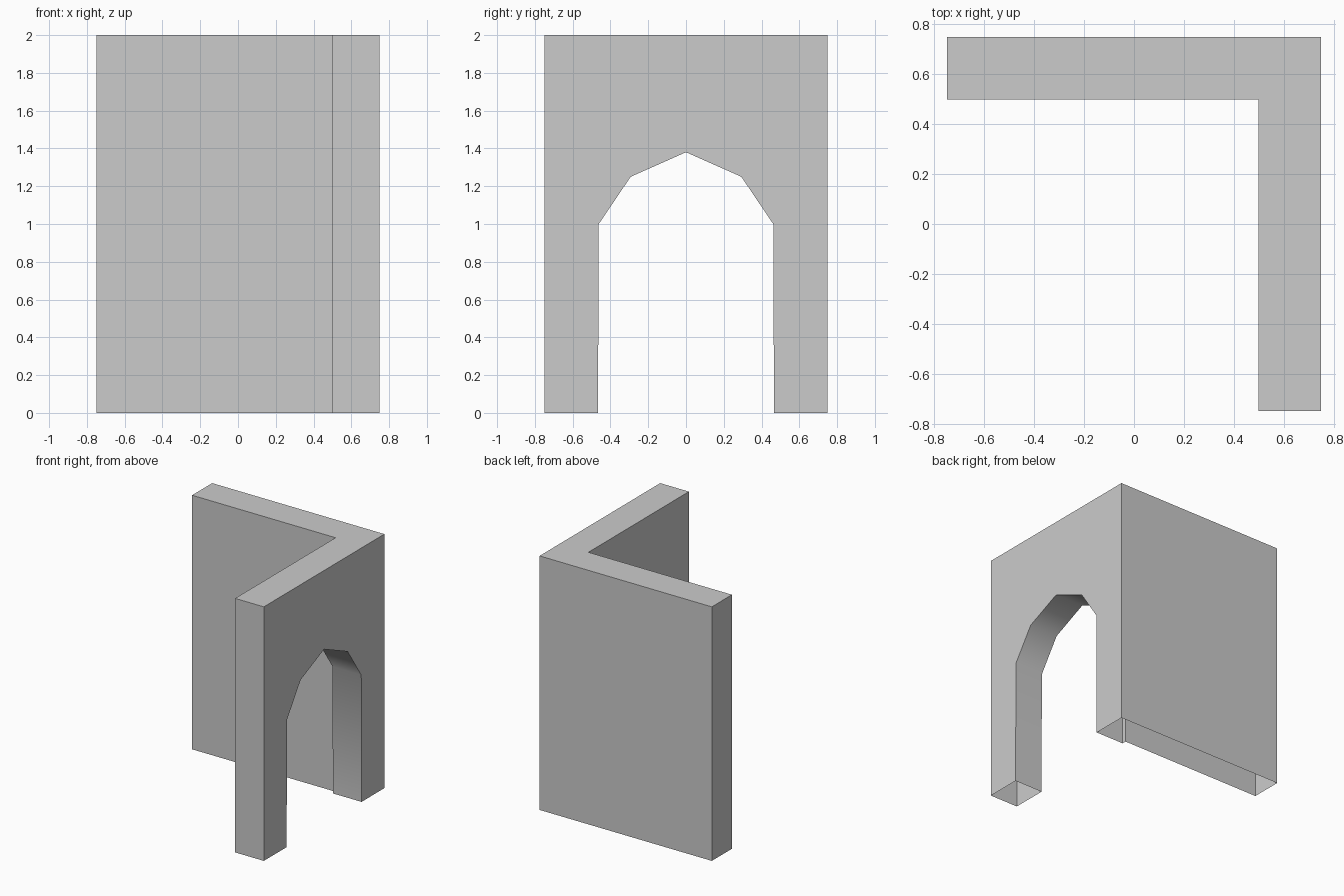
import bpy, bmesh, math

if "Cube" in bpy.data.objects:
    bpy.data.objects.remove(bpy.data.objects["Cube"])

H, O, I = 2.0, 0.75, 0.5            # height, outer and inner wall planes
# arch opening, left foot to right foot (y, z)
half = [(-0.466, 0.0), (-0.462, 1.0), (-0.293, 1.25)]
arch = half + [(0.0, 1.38)] + [(-y, z) for y, z in reversed(half)]

bm = bmesh.new()


def face(points, smooth=False):
    f = bm.faces.new([bm.verts.new(p) for p in points])
    f.smooth = smooth


def arch_side(x, y_end):
    """One broad side of the arched wall, reaching y_end."""
    outline = [(-O, 0)] + arch + [(y_end, 0), (y_end, H), (-O, H)]
    face([(x, y, z) for y, z in outline])


# arched wall: outer side, inner side and lining of the opening
arch_side(O, O)
arch_side(I, I)
for (y0, z0), (y1, z1) in zip(arch, arch[1:]):
    face([(I, y0, z0), (O, y0, z0), (O, y1, z1), (I, y1, z1)], True)

# remaining upright sides of the L, bottom left open
for (x0, y0), (x1, y1) in [((I, -O), (O, -O)), ((O, O), (-O, O)),
                           ((-O, O), (-O, I)), ((-O, I), (I, I))]:
    face([(x0, y0, 0), (x1, y1, 0), (x1, y1, H), (x0, y0, H)])

# L-shaped top
face([(x, y, H) for x, y in [(I, -O), (O, -O), (O, O), (-O, O), (-O, I), (I, I)]])

bmesh.ops.remove_doubles(bm, verts=bm.verts[:], dist=1e-4)
bmesh.ops.recalc_face_normals(bm, faces=bm.faces[:])
for e in bm.edges:
    e.smooth = e.is_manifold and e.calc_face_angle() < math.radians(60)

mesh = bpy.data.meshes.new("corner_wall_with_arch")
bm.to_mesh(mesh)
bm.free()
wall = bpy.data.objects.new("corner_wall_with_arch", mesh)
bpy.context.collection.objects.link(wall)
